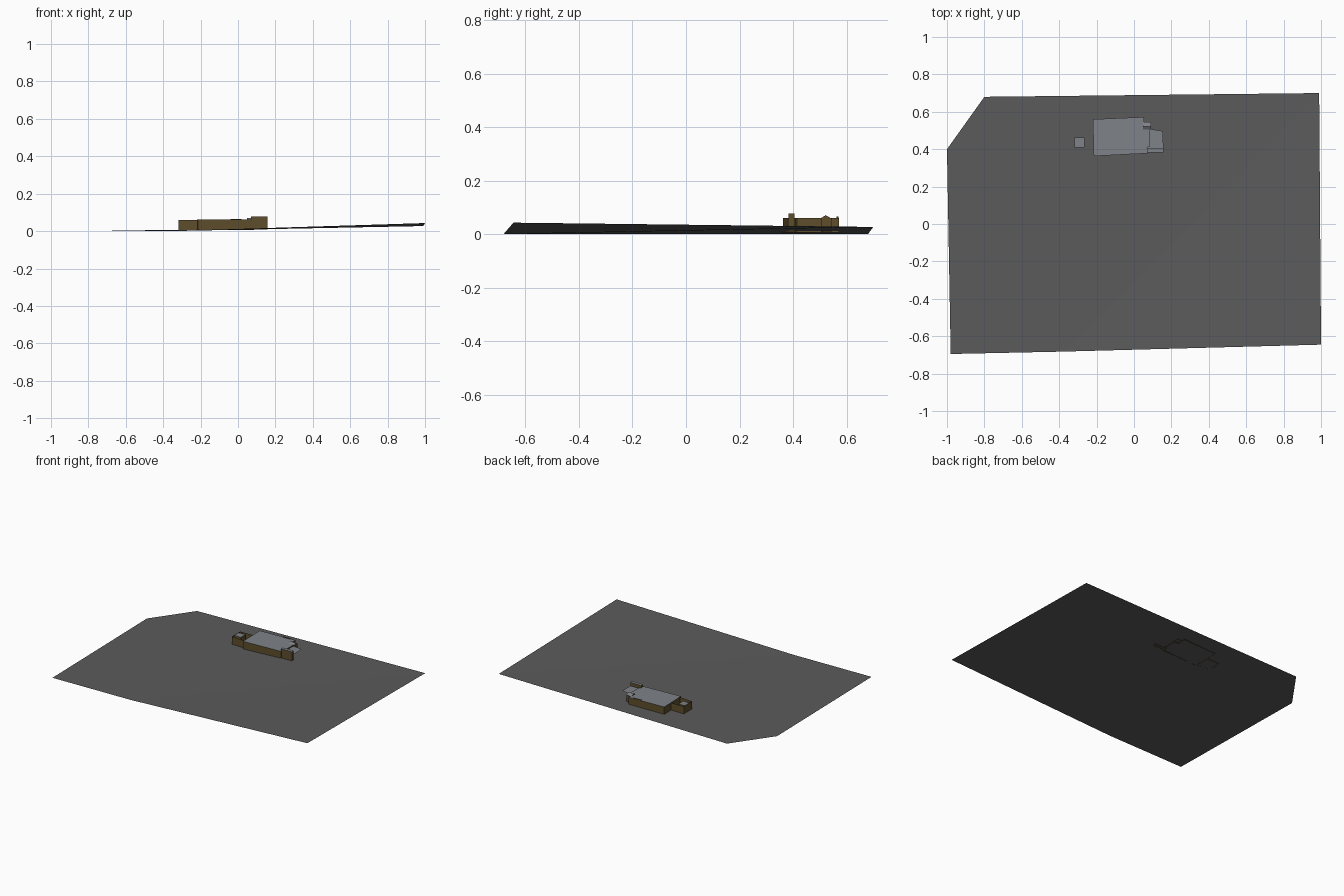
import bpy, bmesh

if "Cube" in bpy.data.objects:
    bpy.data.objects.remove(bpy.data.objects["Cube"])


def material(name, rgb):
    m = bpy.data.materials.new(name)
    m.diffuse_color = (*rgb, 1)
    m.use_nodes = True
    m.node_tree.nodes["Principled BSDF"].inputs["Base Color"].default_value = m.diffuse_color
    return m


ASPHALT = material("dark grey ground", (0.105, 0.105, 0.105))
WALL = material("brown wall", (0.11, 0.075, 0.025))
ROOF = material("blue grey roof", (0.21, 0.225, 0.25))


def mesh(name, verts, faces, mats, rule=None):
    me = bpy.data.meshes.new(name)
    me.from_pydata(verts, [], faces)
    for m in mats:
        me.materials.append(m)
    bm = bmesh.new()
    bm.from_mesh(me)
    bmesh.ops.recalc_face_normals(bm, faces=bm.faces)
    if rule:
        for f in bm.faces:
            f.material_index = rule(f)
    bm.to_mesh(me)
    bm.free()
    ob = bpy.data.objects.new(name, me)
    bpy.context.collection.objects.link(ob)
    return ob


def block(name, outline, z0, z1, roof=True, top=ROOF):
    """Walls around a counter-clockwise outline, open below, optional flat roof."""
    n = len(outline)
    verts = [(x, y, z) for z in (z0, z1) for x, y in outline]
    faces = [(i, (i + 1) % n, n + (i + 1) % n, n + i) for i in range(n)]
    if roof:
        faces.append(tuple(range(n, 2 * n)))
    return mesh(name, verts, faces, [WALL, top], lambda f: int(abs(f.normal.z) > 0.5))


def rect(x0, y0, x1, y1):
    return [(x0, y0), (x1, y0), (x1, y1), (x0, y1)]


def plate(name, outline, z, mat):
    return mesh(name, [(x, y, z) for x, y in outline], [tuple(range(len(outline)))], [mat])


# sloping site: flat on the left, rising to the right across two creases
mesh("ground",
     [(-1, 0.40, 0), (-0.98, -0.695, 0), (-0.37, -0.682, 0), (1, -0.645, 0.043),
      (0.99, 0.70, 0.027), (-0.80, 0.68, 0)],
     [(0, 1, 2, 5), (2, 4, 5), (2, 3, 4)], [ASPHALT])

# main hall
block("main_hall", [(-0.215, 0.363), (0.075, 0.378), (0.07, 0.41), (0.085, 0.415),
                    (0.083, 0.508), (0.05, 0.51), (0.055, 0.572), (-0.22, 0.56)],
      0.007, 0.061)

# left annex: walled yard with a small roofed room
block("annex_walls", [(-0.317, 0.383), (-0.216, 0.378), (-0.219, 0.48), (-0.317, 0.478)],
      0.004, 0.06, roof=False)
block("annex_room", rect(-0.317, 0.41, -0.265, 0.462), 0.006, 0.058)
plate("annex_floor", [(-0.317, 0.383), (-0.22, 0.38), (-0.22, 0.478), (-0.317, 0.478),
                      (-0.317, 0.462), (-0.265, 0.462), (-0.265, 0.41), (-0.317, 0.41)],
      0.004, ASPHALT)

# right wing: tall front wall block and a flat canopy behind it
block("right_front_block", rect(0.07, 0.383, 0.157, 0.405), 0.009, 0.077)
plate("canopy", [(0.07, 0.405), (0.157, 0.405), (0.155, 0.497), (0.083, 0.508)], 0.052, ROOF)

# small gabled porch at the back corner
x0, x1, y0, ym, y1 = 0.048, 0.09, 0.505, 0.522, 0.545
section = [(y0, 0.01), (y1, 0.01), (y1, 0.058), (ym, 0.071), (y0, 0.06)]
mesh("gabled_porch", [(x, y, z) for x in (x0, x1) for y, z in section],
     [(0, 1, 2, 3, 4), (5, 6, 7, 8, 9)] + [(i, i + 1, i + 6, i + 5) for i in range(1, 4)]
     + [(4, 0, 5, 9)], [WALL, ROOF], lambda f: int(abs(f.normal.z) > 0.5))

# low parapet along the back edge
block("back_parapet", [(-0.04, 0.562), (0.02, 0.565), (0.02, 0.57), (-0.04, 0.567)], 0.05, 0.066)
